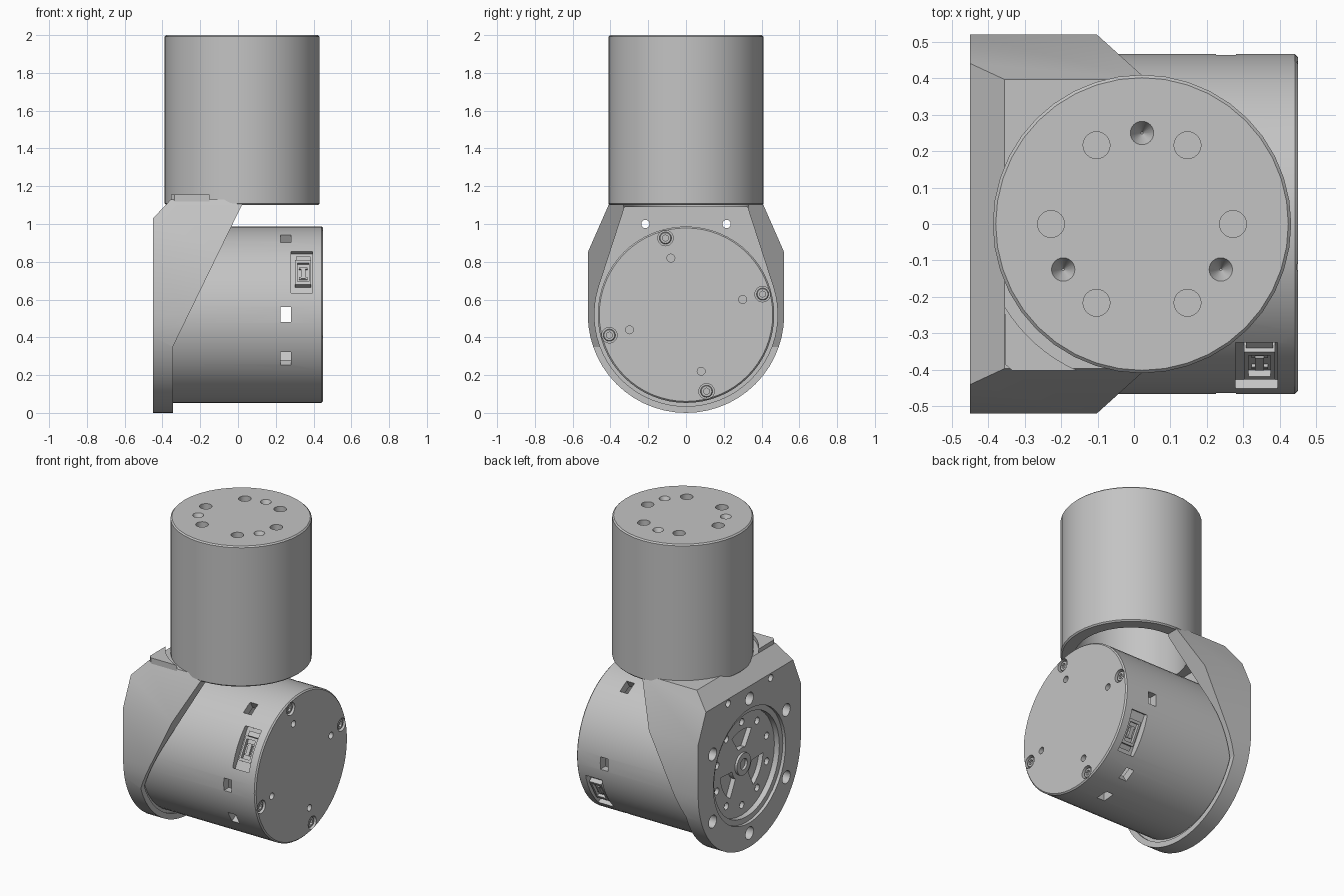
import bpy, bmesh
from math import sin, cos, pi, radians
from mathutils import Matrix, Vector

if "Cube" in bpy.data.objects:
    bpy.data.objects.remove(bpy.data.objects["Cube"])

grey = bpy.data.materials.new("machined_grey")
grey.use_nodes = True
GREY = (0.55, 0.55, 0.55, 1)
grey.diffuse_color = GREY
grey.node_tree.nodes["Principled BSDF"].inputs["Base Color"].default_value = GREY

AXIS_Z = 0.52      # height of the motor axis
TOWER_X = 0.022    # centre of the upright tube


def rod(bm, a, b, r, r2=None, n=24, bevel=0):
    a, b = Vector(a), Vector(b)
    m = Matrix.Translation((a + b) / 2) @ (b - a).to_track_quat('Z', 'Y').to_matrix().to_4x4()
    res = bmesh.ops.create_cone(bm, cap_ends=True, segments=n, radius1=r,
                                radius2=r if r2 is None else r2,
                                depth=(b - a).length, matrix=m)
    if bevel:
        caps = {f for v in res["verts"] for f in v.link_faces if len(f.verts) > 4}
        bmesh.ops.bevel(bm, geom=list({e for f in caps for e in f.edges}),
                        offset=bevel, segments=1, affect='EDGES')


def rod_x(bm, y, z, x0, x1, r, **kw):
    rod(bm, (x0, y, z), (x1, y, z), r, **kw)


def prism(bm, pts, place, lo, hi):
    # extrude a flat outline; place(u, v, t) turns it into 3D points
    low = [bm.verts.new(place(u, v, lo)) for u, v in pts]
    high = [bm.verts.new(place(u, v, hi)) for u, v in pts]
    bm.faces.new(low)
    bm.faces.new(high)
    for i in range(len(pts)):
        j = (i + 1) % len(pts)
        bm.faces.new((low[i], low[j], high[j], high[i]))


def radial_box(bm, angle, x, radius, size):
    m = (Matrix.Translation((0, 0, AXIS_Z)) @ Matrix.Rotation(-radians(angle), 4, 'X')
         @ Matrix.Translation((x, -radius, 0)) @ Matrix.Diagonal((*size, 1)))
    bmesh.ops.create_cube(bm, size=1, matrix=m)


def arc(cx, cy, r, a0, a1, n):
    angles = [radians(a0 + (a1 - a0) * i / n) for i in range(n + 1)]
    return [(cx + r * cos(a), cy + r * sin(a)) for a in angles]


def polar(r, angles, cx=0, cy=AXIS_Z):
    return [(cx + r * cos(radians(a)), cy + r * sin(radians(a))) for a in angles]


def along_x(u, v, t):
    return (t, u, v)


def along_y(u, v, t):
    return (u, t, v)


def along_z(u, v, t):
    return (u, v, t)


def make(name, build):
    bm = bmesh.new()
    build(bm)
    bmesh.ops.recalc_face_normals(bm, faces=bm.faces)
    me = bpy.data.meshes.new(name)
    bm.to_mesh(me)
    bm.free()
    me.materials.append(grey)
    ob = bpy.data.objects.new(name, me)
    bpy.context.collection.objects.link(ob)
    return ob


def cut(ob, build, operation='DIFFERENCE'):
    tool = make("cutter", build)
    tool.hide_render = True
    mod = ob.modifiers.new("cut", 'BOOLEAN')
    mod.operation, mod.solver, mod.object = operation, 'EXACT', tool
    bpy.context.view_layer.update()
    dg = bpy.context.evaluated_depsgraph_get()
    result = bpy.data.meshes.new_from_object(ob.evaluated_get(dg))
    ob.modifiers.clear()
    ob.data = result
    bpy.data.objects.remove(tool)


# upright tube with a ring of blind holes in its top and an open bore below
tower = make("upright_tube", lambda bm: rod(
    bm, (TOWER_X, 0, 1.1), (TOWER_X, 0, 2), 0.41, n=40, bevel=0.008))


def tower_bore(bm):
    rod(bm, (TOWER_X, 0, 1.0), (TOWER_X, 0, 1.55), 0.33, n=40)


def tower_holes(bm):
    for a in (0, 60, 90, 120, 180, 210, 240, 300, 330):
        (x, y), = polar(0.25, [a], TOWER_X, 0)
        tip = 0.003 if a in (90, 210, 330) else 0.037
        rod(bm, (x, y, 1.94), (x, y, 2.01), tip, 0.037)


cut(tower, tower_bore)
cut(tower, tower_holes)

# bracket: end outline crossed with the side outline, then hollowed
outer = arc(0, AXIS_Z, 0.52, 180, 360, 28) + [
    (0.52, 0.85), (0.397, 1.13), (-0.397, 1.13), (-0.52, 0.85)]
side = [(-0.45, -0.1), (-0.345, -0.1), (-0.345, 0.35), (0.069, 1.2),
        (-0.289, 1.2), (-0.45, 1.03)]
pocket = arc(0, AXIS_Z, 0.485, 161.8, 378.2, 40) + [(0.325, 1.09), (-0.325, 1.09)]
bracket = make("bracket", lambda bm: prism(bm, outer, along_x, -0.6, 0.2))
cut(bracket, lambda bm: prism(bm, side, along_y, -0.7, 0.7), 'INTERSECT')
cut(bracket, lambda bm: prism(bm, pocket, along_x, -0.36, 0.3))
cut(bracket, lambda bm: rod(bm, (TOWER_X, 0, 1.0), (TOWER_X, 0, 1.3), 0.33, n=40))

# stepped recess in the back plate
cut(bracket, lambda bm: rod_x(bm, 0, AXIS_Z, -0.5, -0.43, 0.365, n=40))
cut(bracket, lambda bm: rod_x(bm, 0, AXIS_Z, -0.5, -0.395, 0.33, n=40))


def plate_holes(bm):
    for y, z in polar(0.43, range(30, 390, 60)):
        rod_x(bm, y, z, -0.5, -0.385, 0.04)
    for y in (-0.215, 0.215):
        rod_x(bm, y, 1.0, -0.5, -0.3, 0.022)
    for y, z in polar(0.265, range(18, 378, 36)):
        rod_x(bm, y, z, -0.42, -0.37, 0.022, n=16)
    for a in (90, 210, 330):
        wedge = (arc(0, AXIS_Z, 0.215, a - 27, a + 27, 8)
                 + arc(0, AXIS_Z, 0.1, a + 20, a - 20, 4))
        prism(bm, wedge, along_x, -0.42, -0.365)


cut(bracket, plate_holes)

# centre boss in the recess
boss = make("centre_boss", lambda bm: rod_x(bm, 0, AXIS_Z, -0.41, -0.38, 0.07))
cut(boss, lambda bm: rod_x(bm, 0, AXIS_Z, -0.45, -0.39, 0.035))

# curved gusset beside the tube, on one side only
gusset = [(-0.15, -0.402), (-0.335, -0.402), (-0.355, -0.385)] + arc(
    TOWER_X, 0, 0.44, 211, 246, 8)
make("gusset", lambda bm: prism(bm, gusset, along_z, 1.11, 1.155))

# motor housing
motor = make("motor_housing", lambda bm: rod_x(
    bm, 0, AXIS_Z, -0.365, 0.45, 0.467, n=64, bevel=0.008))
screws = polar(0.42, (15, 105, 195, 285))
CONNECTORS = (30, 210)


def motor_openings(bm):
    for a in (-30, 0, 60, 120, 180, 240, 265):
        radial_box(bm, a, 0.253, 0.45, (0.055, 0.08, 0.08))
    for a in CONNECTORS:
        radial_box(bm, a, 0.337, 0.47, (0.115, 0.1, 0.255))
    for y, z in screws:
        rod_x(bm, y, z, 0.42, 0.5, 0.041)
    for y, z in polar(0.31, (15, 105, 195, 285)):
        rod_x(bm, y, z, 0.41, 0.5, 0.021)


cut(motor, lambda bm: rod_x(bm, 0, AXIS_Z, 0.2, 0.3, 0.415, n=64))
cut(motor, motor_openings)

# cap screws with hexagonal sockets
heads = make("cap_screws", lambda bm: [
    rod_x(bm, y, z, 0.41, 0.442, 0.032, bevel=0.004) for y, z in screws])
cut(heads, lambda bm: [rod_x(bm, y, z, 0.428, 0.5, 0.017, n=6) for y, z in screws])


# cable sockets inside the side openings
def socket_body(bm):
    for a in CONNECTORS:
        radial_box(bm, a, 0.345, 0.43, (0.085, 0.04, 0.15))


def socket_hollow(bm):
    for a in CONNECTORS:
        radial_box(bm, a, 0.345, 0.455, (0.06, 0.05, 0.115))


def socket_pins(bm):
    for a in CONNECTORS:
        radial_box(bm, a, 0.345, 0.43, (0.025, 0.03, 0.07))
        for shift in (-4, 4):
            radial_box(bm, a + shift, 0.345, 0.43, (0.045, 0.02, 0.012))
        radial_box(bm, a + 12, 0.345, 0.425, (0.075, 0.04, 0.03))


sockets = make("cable_sockets", socket_body)
cut(sockets, socket_hollow)
make("socket_pins", socket_pins)

# smooth the round walls, keep the edges sharp
bpy.ops.object.select_all(action='DESELECT')
for ob in bpy.context.collection.objects:
    if ob.type == 'MESH':
        ob.select_set(True)
        bpy.context.view_layer.objects.active = ob
bpy.ops.object.shade_smooth_by_angle(angle=radians(25))
